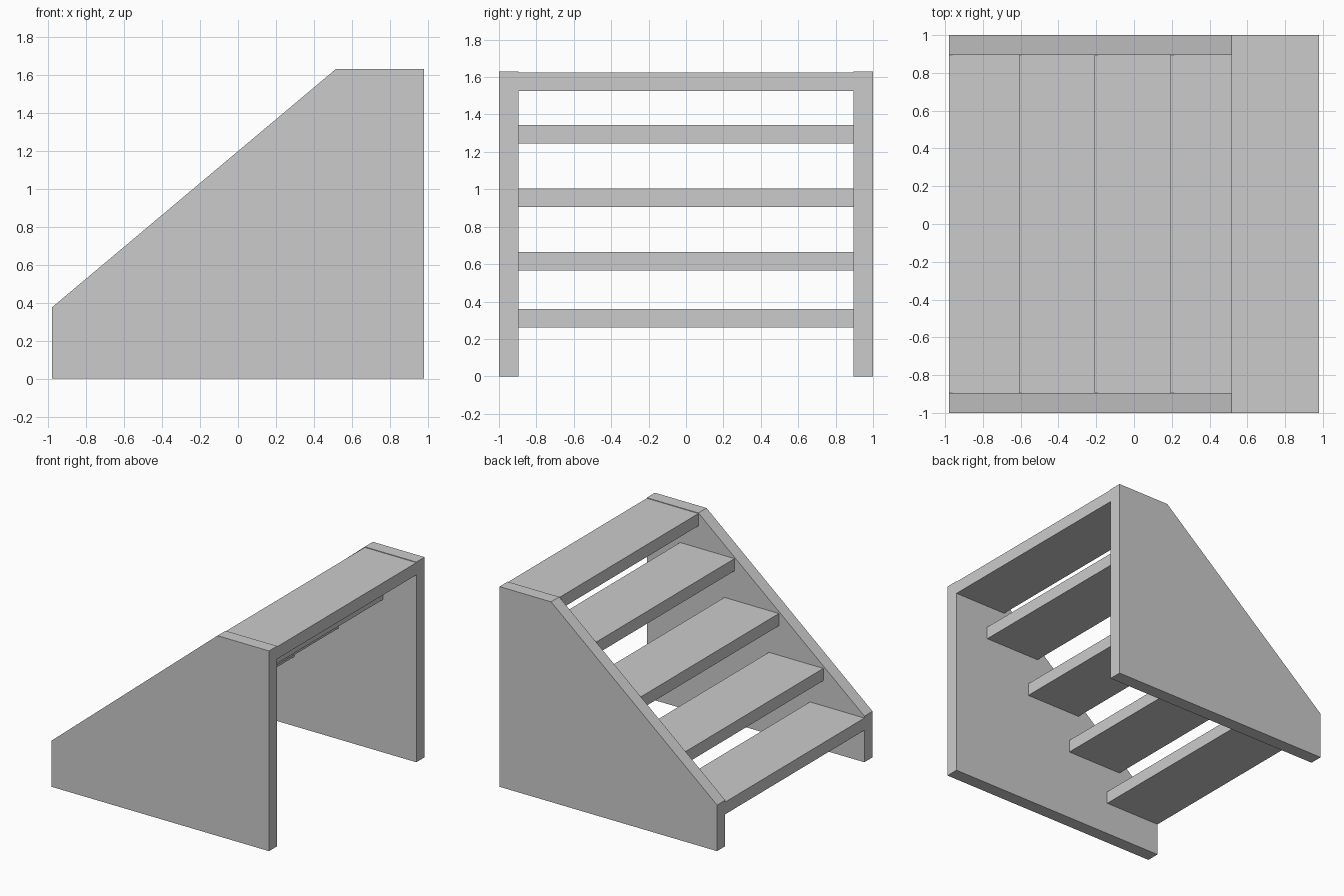
import bpy, bmesh

if "Cube" in bpy.data.objects:
    bpy.data.objects.remove(bpy.data.objects["Cube"])


def extrude_profile(name, profile, y0, y1):
    """Solid made by extruding an x-z profile from y0 to y1."""
    bm = bmesh.new()
    face = bm.faces.new([bm.verts.new((x, y0, z)) for x, z in profile])
    ext = bmesh.ops.extrude_face_region(bm, geom=[face])
    moved = [v for v in ext["geom"] if isinstance(v, bmesh.types.BMVert)]
    bmesh.ops.translate(bm, vec=(0, y1 - y0, 0), verts=moved)
    bmesh.ops.recalc_face_normals(bm, faces=bm.faces)
    mesh = bpy.data.meshes.new(name)
    bm.to_mesh(mesh)
    bm.free()
    obj = bpy.data.objects.new(name, mesh)
    bpy.context.collection.objects.link(obj)
    return obj


INNER, OUTER = 0.895, 1.0
THICK = 0.1

# Sloped side panels
side = [(-0.98, 0), (0.98, 0), (0.98, 1.63), (0.515, 1.63), (-0.98, 0.375)]
extrude_profile("side_panel_front", side, -OUTER, -INNER)
extrude_profile("side_panel_back", side, INNER, OUTER)

# Treads between the panels: front x, back x, top z
treads = [(-0.98, -0.49, 0.36), (-0.61, -0.12, 0.665), (-0.21, 0.28, 1.005),
          (0.19, 0.68, 1.345), (0.515, 0.98, 1.625)]
for i, (x0, x1, top) in enumerate(treads, 1):
    box = [(x0, top - THICK), (x1, top - THICK), (x1, top), (x0, top)]
    extrude_profile(f"tread_{i}", box, -INNER, INNER)
